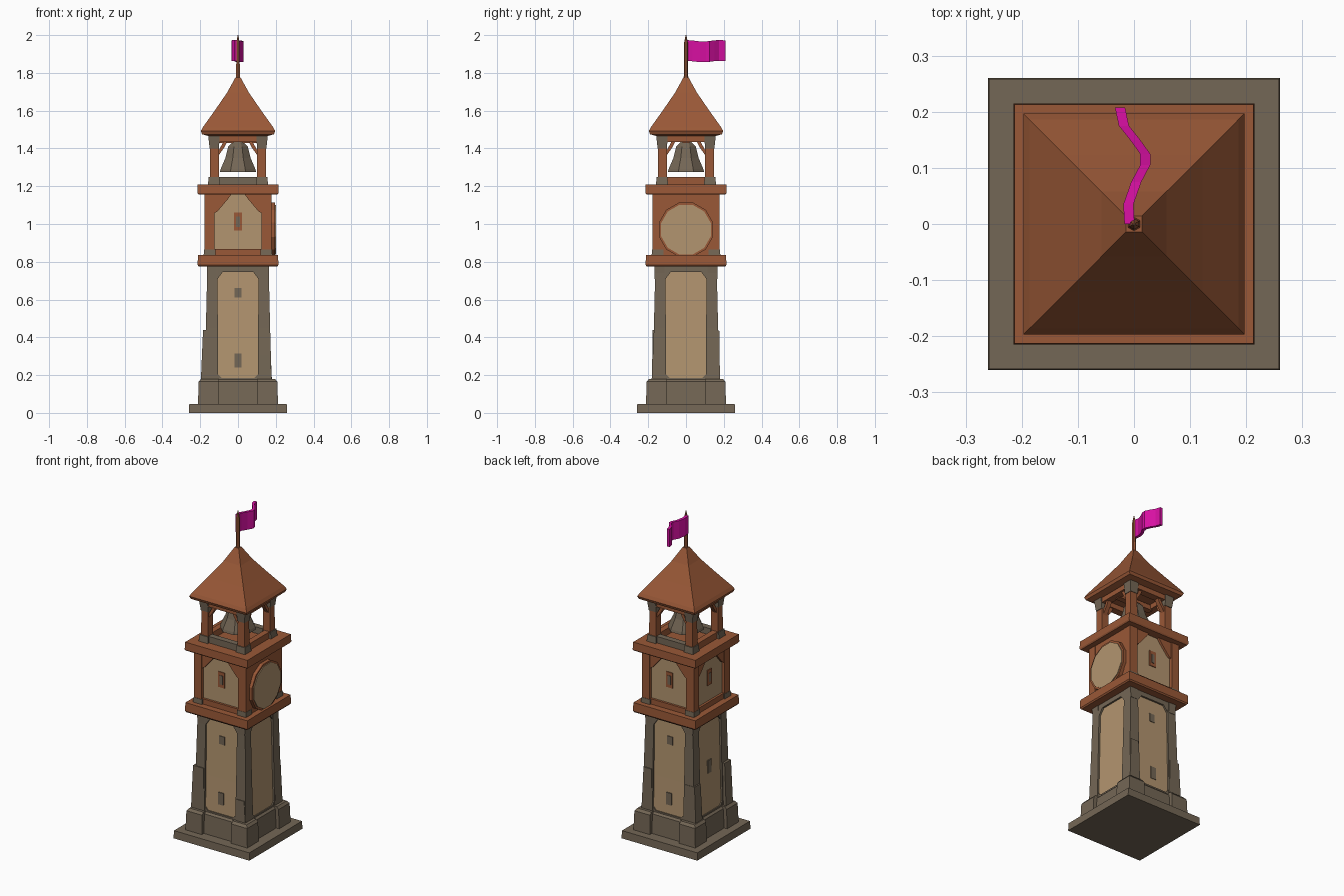
import bpy, bmesh, math
from mathutils import Matrix, Vector

if "Cube" in bpy.data.objects:
    bpy.data.objects.remove(bpy.data.objects["Cube"])


def material(name, rgb):
    m = bpy.data.materials.new(name)
    m.diffuse_color = (*rgb, 1)
    m.use_nodes = True
    m.node_tree.nodes["Principled BSDF"].inputs["Base Color"].default_value = m.diffuse_color
    return m


STONE = material("grey_stone", (0.175, 0.135, 0.092))
PLASTER = material("tan_plaster", (0.45, 0.30, 0.16))
WOOD = material("russet_wood", (0.32, 0.098, 0.038))
CLOTH = material("magenta_cloth", (0.68, 0.005, 0.36))


def finish(name, bm, mat):
    bmesh.ops.recalc_face_normals(bm, faces=bm.faces)
    me = bpy.data.meshes.new(name)
    bm.to_mesh(me)
    bm.free()
    me.materials.append(mat)
    ob = bpy.data.objects.new(name, me)
    bpy.context.collection.objects.link(ob)
    return ob


def loft(name, rings, mat):
    """Skin a stack of equally sized point rings and cap both ends."""
    bm = bmesh.new()
    vs = [[bm.verts.new(p) for p in r] for r in rings]
    n = len(vs[0])
    for a, b in zip(vs, vs[1:]):
        for i in range(n):
            bm.faces.new((a[i], a[(i + 1) % n], b[(i + 1) % n], b[i]))
    bm.faces.new(vs[0])
    bm.faces.new(vs[-1])
    return finish(name, bm, mat)


def rect(x0, x1, y0, y1, z):
    return [(x0, y0, z), (x1, y0, z), (x1, y1, z), (x0, y1, z)]


def tower(name, levels, mat):
    """Square stack from (half width, height) pairs."""
    return loft(name, [rect(-r, r, -r, r, z) for r, z in levels], mat)


def corner(name, sx, sy, levels, mat):
    """Corner piece from (inner, outer x, outer y, height) levels."""
    return loft(name, [rect(sx * i, sx * ox, sy * i, sy * oy, z)
                       for i, ox, oy, z in levels], mat)


def plate(name, side, pts, d0, d1, mat):
    """Outline in (across, height), extruded outward. Sides: front, right, back, left."""
    rot = Matrix.Rotation(side * math.pi / 2, 3, 'Z')
    return loft(name, [[rot @ Vector((u, -d, z)) for u, z in pts] for d in (d0, d1)], mat)


def box2(u0, u1, z0, z1):
    return [(u0, z0), (u1, z0), (u1, z1), (u0, z1)]


def lathe(name, prof, n, mat):
    return loft(name, [[(r * math.cos((i + .5) * math.tau / n),
                         r * math.sin((i + .5) * math.tau / n), z) for i in range(n)]
                       for r, z in prof], mat)


CORNERS = [(-1, -1), (1, -1), (1, 1), (-1, 1)]
SIDES = ["front", "right", "back", "left"]

# base slab, plinth and plastered shaft
tower("base_slab", [(0.26, 0), (0.258, 0.047)], STONE)
tower("plinth", [(0.192, 0.047), (0.185, 0.165), (0.165, 0.185)], STONE)
tower("shaft_wall", [(0.168, 0.16), (0.160, 0.4), (0.150, 0.79)], PLASTER)

# corner stonework: plinth blocks, tall columns and uneven lower buttresses
spread = [(0.197, 0.180), (0.178, 0.182), (0.180, 0.180), (0.192, 0.178)]
heights = [0.44, 0.31, 0.435, 0.40]
for k, (sx, sy) in enumerate(CORNERS):
    corner("plinth_block", sx, sy, [(0.10, 0.212, 0.212, 0.047), (0.10, 0.208, 0.208, 0.165),
                                    (0.10, 0.196, 0.196, 0.18)], STONE)
    corner("corner_column", sx, sy, [(0.105, 0.178, 0.178, 0.16), (0.107, 0.170, 0.170, 0.45),
                                     (0.108, 0.162, 0.162, 0.79)], STONE)
    ox, oy = spread[k]
    corner("lower_buttress", sx, sy, [(0.112, ox, oy, 0.16),
                                      (0.114, ox - 0.012, max(oy - 0.004, 0.174), heights[k])], STONE)
    corner("column_cap", sx, sy, [(0.115, 0.162, 0.166, 0.71), (0.115, 0.165, 0.166, 0.79)], STONE)

# shaft panel headers with clipped corners
for s in range(4):
    plate(SIDES[s] + "_panel_header", s, [(-0.12, 0.79), (-0.12, 0.69), (-0.10, 0.72), (-0.08, 0.747),
          (0.08, 0.747), (0.10, 0.72), (0.12, 0.69), (0.12, 0.79)], 0.13, 0.162, STONE)
    plate(SIDES[s] + "_panel_foot", s, [(-0.12, 0.16), (0.12, 0.16), (0.12, 0.22), (0.085, 0.185),
          (-0.085, 0.185), (-0.12, 0.22)], 0.15, 0.174, STONE)

# arrow slits on the shaft
for s in (0, 2):
    plate("upper_slit", s, box2(-0.018, 0.018, 0.61, 0.66), 0.15, 0.158, STONE)
    plate("lower_slit", s, box2(-0.018, 0.018, 0.24, 0.315), 0.16, 0.168, STONE)
plate("middle_slit", 3, box2(-0.018, 0.018, 0.42, 0.5), 0.155, 0.163, STONE)

# timber belts around the clock stage
tower("lower_belt", [(0.208, 0.775), (0.214, 0.783), (0.212, 0.835)], WOOD)
tower("upper_belt", [(0.210, 1.157), (0.215, 1.165), (0.213, 1.21)], WOOD)

# clock stage: plaster core, stone feet, posts, gable braces and windows
tower("stage_wall", [(0.158, 0.82), (0.158, 1.17)], PLASTER)
for sx, sy in CORNERS:
    corner("stage_post", sx, sy, [(0.125, 0.178, 0.178, 0.82), (0.125, 0.178, 0.178, 1.17)], WOOD)
    corner("stage_post_foot", sx, sy, [(0.12, 0.182, 0.182, 0.83), (0.12, 0.180, 0.180, 0.865)], STONE)
for s in (0, 2, 3):
    n = SIDES[s]
    plate(n + "_stage_rail", s, box2(-0.13, 0.13, 0.83, 0.868), 0.15, 0.172, WOOD)
    for m in (-1, 1):
        plate(n + "_stage_brace", s, [(m * 0.13, 1.165), (m * 0.13, 1.055), (m * 0.11, 1.065),
              (m * 0.055, 1.13), (m * 0.03, 1.165)], 0.15, 0.172, WOOD)
    plate(n + "_window_frame", s, box2(-0.022, 0.022, 0.965, 1.06), 0.15, 0.163, WOOD)
    plate(n + "_window_slit", s, box2(-0.010, 0.010, 0.985, 1.04), 0.16, 0.166, STONE)

# clock on the right side
plate("clock_backing", 1, box2(-0.17, 0.17, 0.82, 1.17), 0.15, 0.176, WOOD)
for name, r, d0, d1, mat in (("clock_rim", 0.148, 0.17, 0.197, WOOD),
                             ("clock_face", 0.136, 0.19, 0.202, PLASTER)):
    plate(name, 1, [(r * math.cos((i + .5) * math.tau / 12), 0.97 + r * math.sin((i + .5) * math.tau / 12))
                    for i in range(12)], d0, d1, mat)

# open belfry: posts with stone feet and caps, sills, braces and head beams
for sx, sy in CORNERS:
    corner("belfry_post", sx, sy, [(0.100, 0.150, 0.150, 1.2), (0.102, 0.146, 0.146, 1.47)], WOOD)
    corner("belfry_post_foot", sx, sy, [(0.095, 0.160, 0.160, 1.2), (0.098, 0.155, 0.155, 1.25)], STONE)
    corner("belfry_post_cap", sx, sy, [(0.100, 0.150, 0.150, 1.40), (0.098, 0.158, 0.158, 1.47)], STONE)
for s in range(4):
    n = SIDES[s]
    plate(n + "_belfry_sill", s, box2(-0.11, 0.11, 1.2, 1.25), 0.11, 0.146, STONE if s % 2 == 0 else WOOD)
    plate(n + "_belfry_beam", s, box2(-0.15, 0.15, 1.435, 1.472), 0.105, 0.150, WOOD)
    for m in (-1, 1):
        plate(n + "_belfry_brace", s, [(m * 0.104, 1.36), (m * 0.104, 1.385), (m * 0.075, 1.44),
              (m * 0.055, 1.44), (m * 0.07, 1.41)], 0.112, 0.138, WOOD)

# bell with yoke and clapper
lathe("bell", [(0.088, 1.29), (0.104, 1.275), (0.100, 1.29), (0.072, 1.35), (0.056, 1.41),
               (0.030, 1.435)], 8, STONE)
plate("bell_yoke", 0, box2(-0.12, 0.12, 1.43, 1.46), -0.018, 0.018, WOOD)

# flared roof with sloping eaves
tower("roof", [(0.155, 1.465), (0.190, 1.475), (0.197, 1.492), (0.186, 1.512), (0.122, 1.602),
               (0.058, 1.695), (0.014, 1.775)], WOOD)

# flag pole and waving flag
lathe("flag_pole", [(0.014, 1.74), (0.011, 1.80), (0.010, 1.96), (0.002, 2.0)], 6, WOOD)
path = [(-0.008, 0.0), (-0.010, 0.035), (0.004, 0.075), (0.020, 0.105), (0.020, 0.125),
        (0.002, 0.15), (-0.018, 0.175), (-0.025, 0.208)]
loft("flag", [[(x - 0.009, y, 1.862 + w), (x + 0.009, y, 1.862 + w),
               (x + 0.009, y, 1.972 + w), (x - 0.009, y, 1.972 + w)]
              for x, y in path for w in [0.004 * math.cos(y * 35) - 0.002]], CLOTH)
